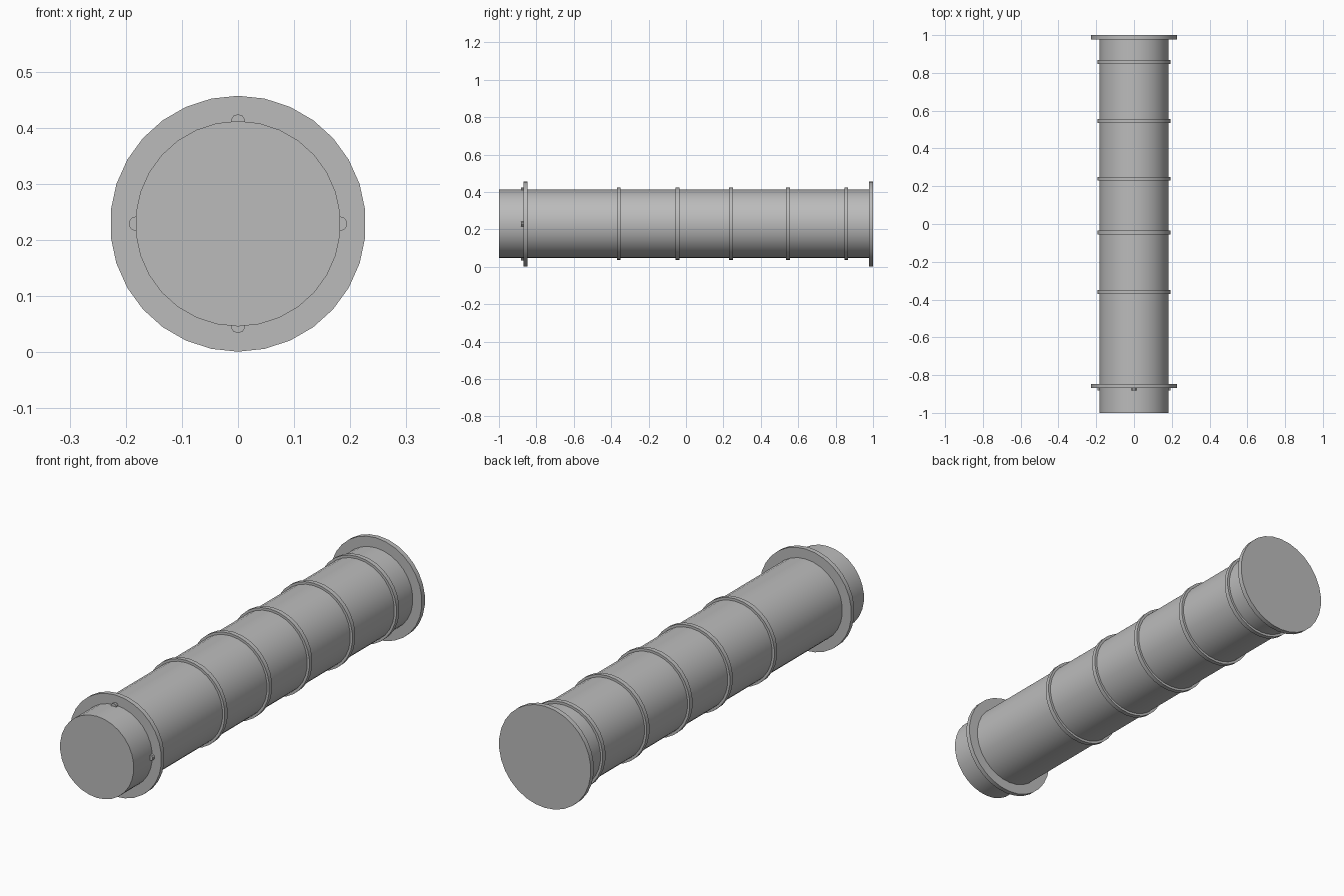
import bpy
import math

cube = bpy.data.objects.get("Cube")
if cube:
    bpy.data.objects.remove(cube, do_unlink=True)

CENTRE_Z = 0.229
SIDES = 30

grey = bpy.data.materials.new("plain_grey")
grey.use_nodes = True
colour = (0.5, 0.5, 0.5, 1)
grey.diffuse_color = colour
grey.node_tree.nodes["Principled BSDF"].inputs["Base Color"].default_value = colour


def disc(name, radius, y_front, y_back, x=0, z=CENTRE_Z, sides=SIDES):
    """Capped cylinder lying along y, with a vertex at its top."""
    bpy.ops.mesh.primitive_cylinder_add(
        vertices=sides, radius=radius, depth=y_back - y_front,
        location=(x, (y_front + y_back) / 2, z), rotation=(math.pi / 2, 0, 0))
    obj = bpy.context.object
    obj.name = name
    obj.data.materials.append(grey)
    bpy.ops.object.shade_smooth_by_angle(angle=math.radians(35))
    return obj


# Main tube
disc("tube", 0.183, -1, 0.99)

# Wide flanges near the front and at the closed back end
disc("front_flange", 0.228, -0.868, -0.847)
disc("back_flange", 0.228, 0.978, 1)

# Narrow raised bands along the tube
for i, y in enumerate((-0.36, -0.045, 0.24, 0.545, 0.857)):
    disc(f"band_{i + 1}", 0.194, y - 0.01, y + 0.01)

# Four small locating pins in front of the front flange
for i, side in enumerate(("left", "top", "right", "bottom")):
    angle = i * math.pi / 2
    disc(f"{side}_pin", 0.013, -0.882, -0.86,
         x=0.182 * math.cos(angle),
         z=CENTRE_Z + 0.182 * math.sin(angle), sides=10)
